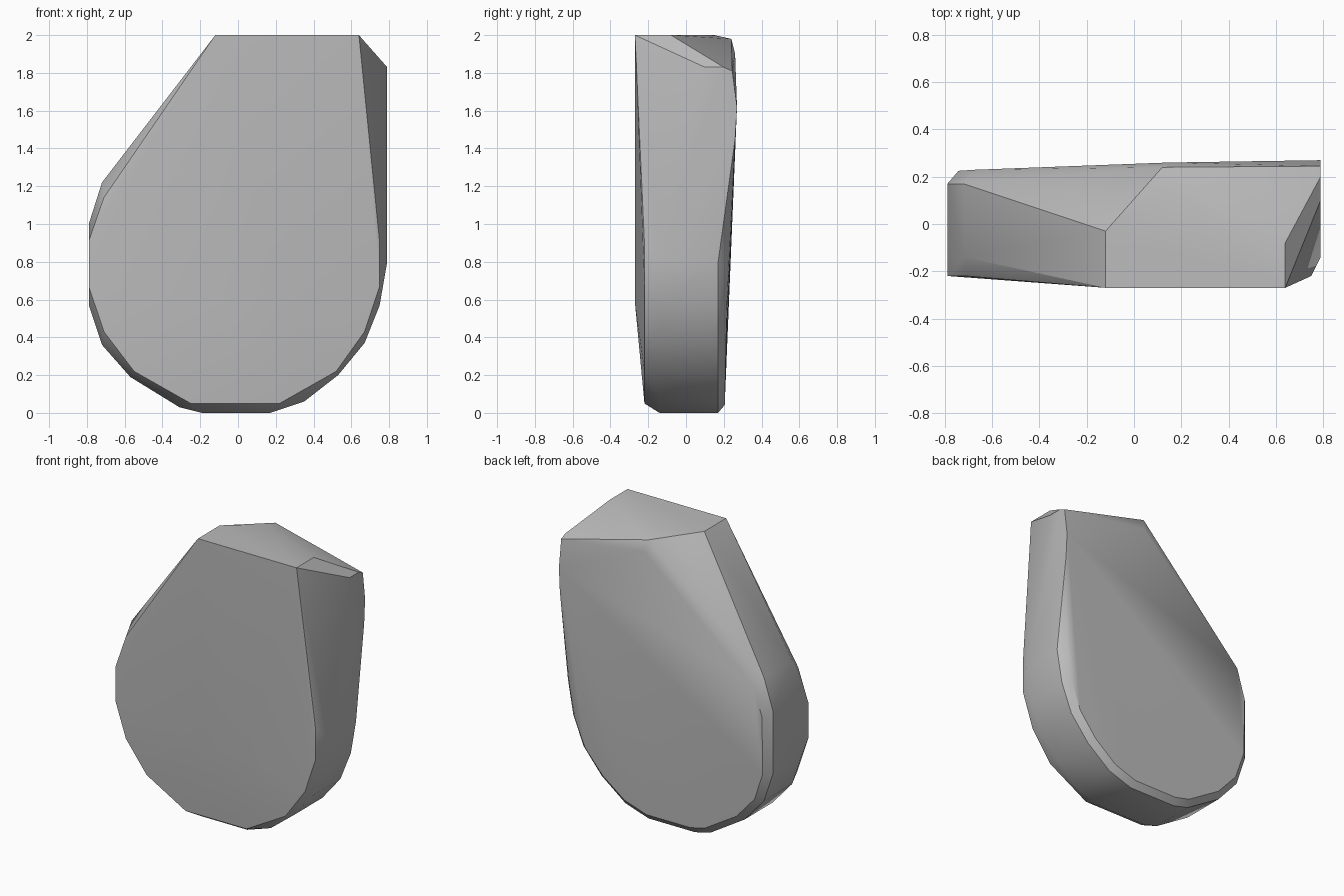
import bpy
import bmesh
import math

default = bpy.data.objects.get("Cube")
if default:
    bpy.data.objects.remove(default, do_unlink=True)

# Stone material
stone = bpy.data.materials.new("stone grey")
stone.use_nodes = True
grey = (0.5, 0.5, 0.5, 1)
stone.diffuse_color = grey
shader = next(n for n in stone.node_tree.nodes if n.type == 'BSDF_PRINCIPLED')
shader.inputs["Base Color"].default_value = grey
shader.inputs["Roughness"].default_value = 0.9

# Rounded lower outline of the sides, (x, z), from upper left round to right
side = [(-.72, 1.22), (-.79, 1.0), (-.79, .57), (-.72, .36), (-.57, .19),
        (-.31, .03), (-.19, 0), (.17, 0), (.35, .06), (.53, .2),
        (.67, .37), (.75, .57), (.79, .8)]
# Outline of the front face
front = [(-.71, 1.14), (-.79, .91), (-.79, .67), (-.71, .43), (-.55, .22),
         (-.25, .05), (.22, .05), (.52, .22), (.67, .43), (.75, .67), (.75, .9)]

points = [(x, -.22, z) for x, z in front]
points += [(x, -.14, z) for x, z in side]
points += [(x, .17, z) for x, z in side]
# Back rim, drawn in a little towards the middle
points += [(x * .94, .205 + .02 * z, .6 + (z - .6) * .93) for x, z in side]
# Slight bulge of the front face
points += [(-.08, -.27, .58), (.22, -.27, .58)]
# Flat top and the sloping shoulder behind it
points += [(-.12, -.27, 2), (.64, -.27, 2), (-.12, -.03, 2), (.64, -.08, 2),
           (.12, .15, 2), (.12, .24, 1.98), (.14, .26, 1.9)]
# Upper left-hand corner of the back
points += [(.79, .1, 1.83), (.79, .2, 1.83), (.79, .245, 1.81),
           (.79, .27, 1.62), (.79, .26, 1.45)]

bm = bmesh.new()
for p in points:
    bm.verts.new(p)
hull = bmesh.ops.convex_hull(bm, input=bm.verts[:])
inside = {g for g in hull["geom_interior"] + hull["geom_unused"]
          if isinstance(g, bmesh.types.BMVert)}
bmesh.ops.delete(bm, geom=list(inside), context='VERTS')
bmesh.ops.dissolve_limit(bm, angle_limit=math.radians(1),
                         verts=bm.verts[:], edges=bm.edges[:])
bmesh.ops.recalc_face_normals(bm, faces=bm.faces[:])

mesh = bpy.data.meshes.new("stone")
bm.to_mesh(mesh)
bm.free()
mesh.materials.append(stone)
rock = bpy.data.objects.new("stone", mesh)
bpy.context.collection.objects.link(rock)

# Soft faces with the sharper ridges kept
bpy.ops.object.select_all(action='DESELECT')
rock.select_set(True)
bpy.context.view_layer.objects.active = rock
bpy.ops.object.shade_smooth_by_angle(angle=math.radians(30))
